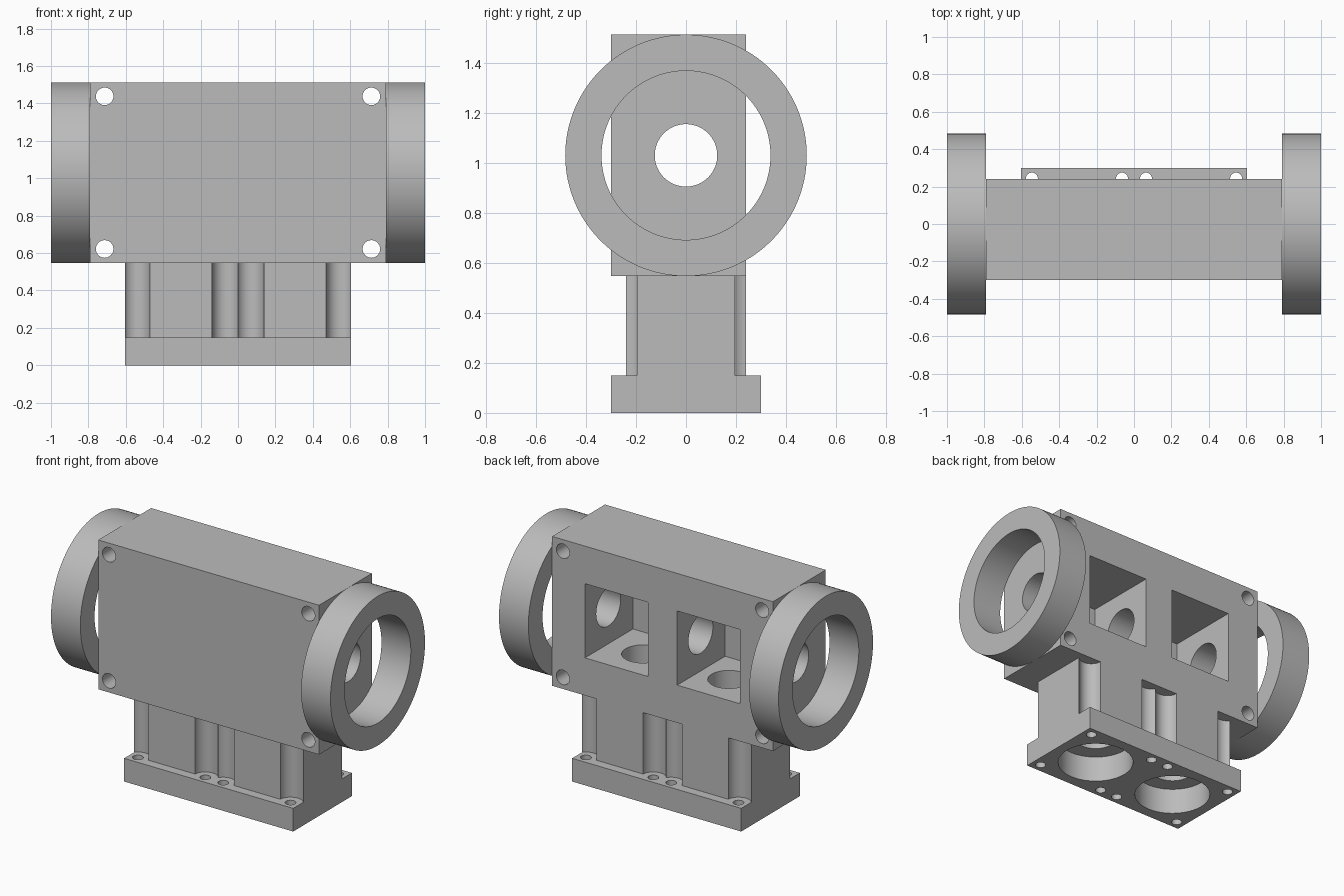
import bpy
import math

cube = bpy.data.objects.get("Cube")
if cube:
    bpy.data.objects.remove(cube, do_unlink=True)

AXIS_Z = 1.03      # height of the main bore
HALF = 0.483       # body half height and flange radius
BACK = 0.24        # back face shared by body and column

grey = bpy.data.materials.new("machined_grey")
grey.use_nodes = True
grey.diffuse_color = (0.5, 0.5, 0.5, 1)
grey.node_tree.nodes["Principled BSDF"].inputs["Base Color"].default_value = (0.5, 0.5, 0.5, 1)


def box(name, x, y, z):
    """Box from (min, max) pairs."""
    spans = (x, y, z)
    bpy.ops.mesh.primitive_cube_add(size=1, location=[(a + b) / 2 for a, b in spans])
    ob = bpy.context.object
    ob.name = name
    ob.scale = [b - a for a, b in spans]
    bpy.ops.object.transform_apply(location=True, rotation=True, scale=True)
    ob.data.materials.append(grey)
    return ob


def rod(name, axis, radius, centre, length, sides=64):
    """Cylinder along a named axis."""
    turn = {"x": (0, math.pi / 2, 0), "y": (math.pi / 2, 0, 0), "z": (0, 0, 0)}[axis]
    bpy.ops.mesh.primitive_cylinder_add(vertices=sides, radius=radius, depth=length,
                                        location=centre, rotation=turn)
    ob = bpy.context.object
    ob.name = name
    bpy.ops.object.transform_apply(location=True, rotation=True, scale=True)
    ob.data.materials.append(grey)
    return ob


def combine(target, tool, operation):
    """Boolean the tool into the target, then discard the tool."""
    bpy.context.view_layer.objects.active = target
    mod = target.modifiers.new("boolean", 'BOOLEAN')
    mod.operation = operation
    mod.solver = 'EXACT'
    mod.object = tool
    bpy.ops.object.modifier_apply(modifier=mod.name)
    bpy.data.objects.remove(tool, do_unlink=True)


def smooth(ob):
    bpy.ops.object.select_all(action='DESELECT')
    ob.select_set(True)
    bpy.context.view_layer.objects.active = ob
    bpy.ops.object.shade_smooth_by_angle(angle=math.radians(30))


def cut(tool):
    combine(housing, tool, 'DIFFERENCE')


# Housing: wide body on a narrower column on a base plate
bottom, top = AXIS_Z - HALF, AXIS_Z + HALF
housing = box("housing", (-0.79, 0.79), (-0.30, BACK), (bottom, top))
column = box("column", (-0.605, 0.605), (-BACK, BACK), (0.1, 0.7))

# Screw clearance grooves down the column
screws = [(x, y) for x in (-0.546, -0.064, 0.064, 0.546) for y in (-0.243, 0.243)]
for x, y in screws:
    groove = rod("groove", "z", 0.075, (x, y, bottom / 2), bottom)
    combine(column, groove, 'DIFFERENCE')
combine(housing, column, 'UNION')
combine(housing, box("base", (-0.605, 0.605), (-0.30, 0.30), (0, 0.15)), 'UNION')

# Square pockets open to the back, each with a stepped bore to the base
for s in (-1, 1):
    cut(box("pocket", sorted((s * 0.105, s * 0.555)), (-0.25, 0.4), (0.79, 1.27)))
    cut(rod("port", "z", 0.125, (s * 0.308, 0, 0.4), 1.0))
    cut(rod("counterbore", "z", 0.23, (s * 0.308, 0, 0), 0.34, 96))

# Main bore along the length
cut(rod("main_bore", "x", 0.125, (0, 0, AXIS_Z), 2.4))

# Corner bolt holes through the body, screw holes through the base
for x in (-0.713, 0.713):
    for z in (-0.408, 0.408):
        cut(rod("bolt_hole", "y", 0.047, (x, 0, AXIS_Z + z), 1, 40))
for x, y in screws:
    cut(rod("screw_hole", "z", 0.032, (x, y, 0.05), 0.3, 32))
smooth(housing)

# Flange rings on both ends
for side, s in (("left", 1), ("right", -1)):
    ring = rod(side + "_flange_ring", "x", HALF, (s * 0.895, 0, AXIS_Z), 0.21, 128)
    combine(ring, rod("ring_bore", "x", 0.338, (s * 0.895, 0, AXIS_Z), 0.5, 128), 'DIFFERENCE')
    smooth(ring)
